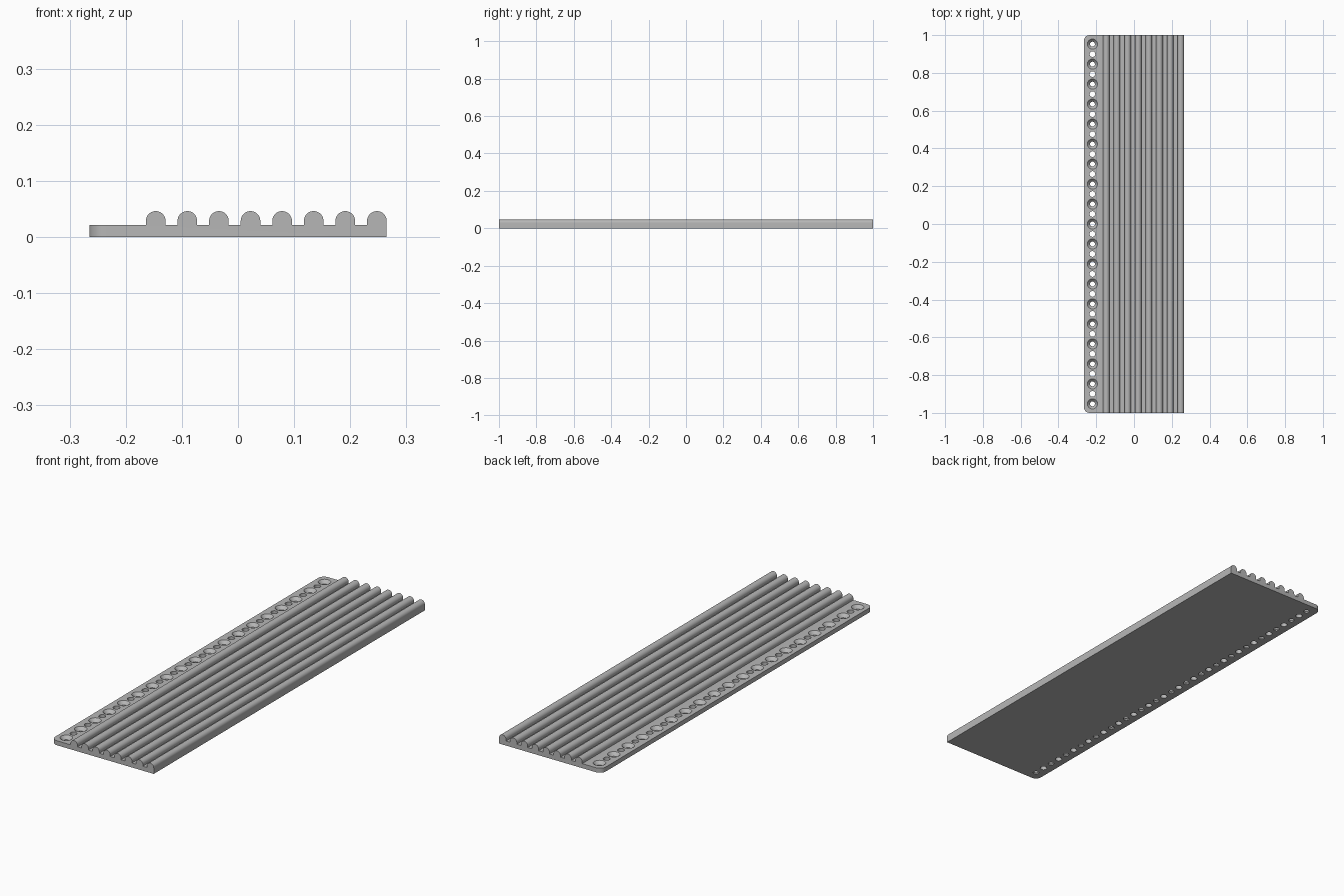
import bpy, bmesh
from math import pi, sin, cos, radians

cube = bpy.data.objects.get("Cube")
if cube:
    bpy.data.objects.remove(cube, do_unlink=True)

HALF_W, HALF_L = 0.265, 1.0
PLATE_T, TOP = 0.021, 0.046
RIB_R, RIBS, PITCH = 0.0175, 8, 0.0563
HOLE_X, HOLES, HOLE_PITCH = -0.22, 19, 0.1058

grey = bpy.data.materials.new("plain grey")
grey.use_nodes = True
grey.diffuse_color = (0.47, 0.47, 0.47, 1)
grey.node_tree.nodes["Principled BSDF"].inputs["Base Color"].default_value = grey.diffuse_color


def add_object(name, bm):
    bmesh.ops.recalc_face_normals(bm, faces=bm.faces)
    mesh = bpy.data.meshes.new(name)
    bm.to_mesh(mesh)
    bm.free()
    mesh.materials.append(grey)
    obj = bpy.data.objects.new(name, mesh)
    bpy.context.collection.objects.link(obj)
    return obj


def revolve(bm, x, y, profile, sides=28):
    """Closed solid of revolution about a vertical axis, from (radius, z) pairs."""
    rings = [[bm.verts.new((x + r * cos(2 * pi * i / sides), y + r * sin(2 * pi * i / sides), z))
              for i in range(sides)] for r, z in profile]
    for low, high in zip(rings, rings[1:]):
        for i in range(sides):
            j = (i + 1) % sides
            bm.faces.new((low[i], low[j], high[j], high[i]))
    bm.faces.new(rings[0][::-1])
    bm.faces.new(rings[-1])


# Cross-section: flat plate with round-topped ribs, the last flush with the edge
section = [(HALF_W, 0), (-HALF_W, 0), (-HALF_W, PLATE_T)]
first = HALF_W - RIB_R - (RIBS - 1) * PITCH
for n in range(RIBS):
    cx = first + n * PITCH
    section.append((cx - RIB_R, PLATE_T))
    for i in range(17):
        a = pi - pi * i / 16
        section.append((cx + RIB_R * cos(a), TOP - RIB_R + RIB_R * sin(a)))
    if n < RIBS - 1:
        section.append((cx + RIB_R, PLATE_T))

bm = bmesh.new()
face = bm.faces.new([bm.verts.new((x, -HALF_L, z)) for x, z in section])
ext = bmesh.ops.extrude_face_region(bm, geom=[face])
bmesh.ops.translate(bm, vec=(0, 2 * HALF_L, 0),
                    verts=[v for v in ext["geom"] if isinstance(v, bmesh.types.BMVert)])
# Rounded corners on the hole side
corners = [e for e in bm.edges
           if all(v.co.x < -HALF_W + 0.001 for v in e.verts)
           and abs(e.verts[0].co.y - e.verts[1].co.y) < 0.001]
bmesh.ops.bevel(bm, geom=corners, offset=0.03, segments=8, profile=0.5, affect='EDGES')
plate = add_object("ribbed_plate", bm)

# Row of countersunk holes with small plain holes between them
bm = bmesh.new()
start = -(HOLES - 1) / 2 * HOLE_PITCH
for n in range(HOLES):
    y = start + n * HOLE_PITCH
    revolve(bm, HOLE_X, y, [(0.013, -0.01), (0.013, 0.006), (0.027, PLATE_T), (0.027, 0.03)])
    if n < HOLES - 1:
        revolve(bm, HOLE_X, y + HOLE_PITCH / 2, [(0.015, -0.01), (0.015, 0.03)])
cutter = add_object("hole_cutter", bm)
cutter.hide_render = True

cut = plate.modifiers.new("holes", 'BOOLEAN')
cut.operation = 'DIFFERENCE'
cut.solver = 'EXACT'
cut.object = cutter
bpy.ops.object.select_all(action='DESELECT')
bpy.context.view_layer.objects.active = plate
plate.select_set(True)
bpy.ops.object.modifier_apply(modifier=cut.name)
bpy.data.objects.remove(cutter, do_unlink=True)
bpy.ops.object.shade_smooth_by_angle(angle=radians(30))
